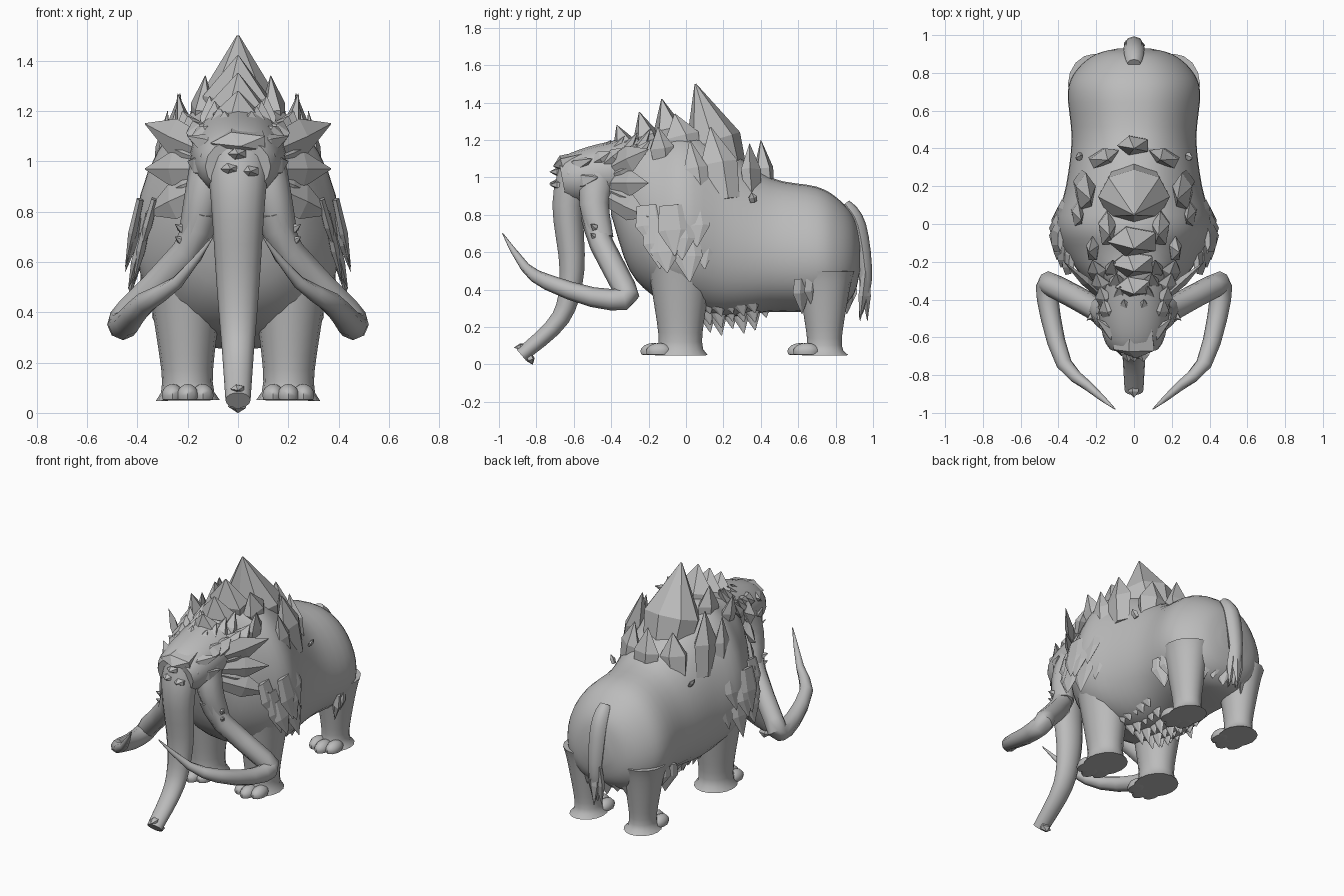
import bpy, bmesh, math, random
from mathutils import Vector

random.seed(4)
if "Cube" in bpy.data.objects:
    bpy.data.objects.remove(bpy.data.objects["Cube"])

colour = (.5, .5, .5, 1)
grey = bpy.data.materials.new("stone_grey")
grey.use_nodes = True
grey.diffuse_color = colour
grey.node_tree.nodes["Principled BSDF"].inputs["Base Color"].default_value = colour

RIGHT, BACK, UP = Vector((1, 0, 0)), Vector((0, 1, 0)), Vector((0, 0, 1))


def finish(name, bm, smooth=True, mirror=False):
    bmesh.ops.recalc_face_normals(bm, faces=bm.faces)
    mesh = bpy.data.meshes.new(name)
    bm.to_mesh(mesh)
    bm.free()
    mesh.materials.append(grey)
    ob = bpy.data.objects.new(name, mesh)
    bpy.context.collection.objects.link(ob)
    if mirror:
        ob.modifiers.new("both_sides", 'MIRROR').use_mirror_merge = False
    if smooth:
        bpy.ops.object.select_all(action='DESELECT')
        ob.select_set(True)
        bpy.context.view_layer.objects.active = ob
        bpy.ops.object.shade_smooth_by_angle(angle=math.radians(50))


def oval(centre, across, along, sides):
    angles = [math.tau * k / sides for k in range(sides)]
    return [centre + across * math.cos(a) + along * math.sin(a) for a in angles]


def skin(bm, rings):
    """Bridge rings of points and cap both ends."""
    loops = [[bm.verts.new(p) for p in ring] for ring in rings]
    for low, high in zip(loops, loops[1:]):
        for k in range(len(low)):
            bm.faces.new((low[k - 1], low[k], high[k], high[k - 1]))
    bm.faces.new(loops[0])
    bm.faces.new(loops[-1])


def smooth_path(points, steps):
    """Catmull-Rom interpolation."""
    points = [Vector(p) for p in points]
    ends = [points[0]] + points + [points[-1]]
    result = []
    for before, start, end, after in zip(ends, points, points[1:], ends[3:]):
        for s in range(steps):
            t = s / steps
            pull = (end - before) * (1 - t) - (after - start) * t
            result.append(start.lerp(end, t * t * (3 - 2 * t)) + pull * t * (1 - t) / 2)
    return result + [points[-1]]


def tube(name, points, radius, flat=1, sides=12, steps=4, mirror=False):
    """Sweep an oval along a path; radius is a rule from 0 to 1 along it."""
    path = smooth_path(points, steps)
    last = len(path) - 1
    rings = []
    for i, point in enumerate(path):
        way = (path[min(i + 1, last)] - path[max(i - 1, 0)]).normalized()
        across = (RIGHT - way * way.dot(RIGHT)).normalized()
        r = radius(i / last)
        rings.append(oval(point, across * r, way.cross(across) * r * flat, sides))
    bm = bmesh.new()
    skin(bm, rings)
    finish(name, bm, True, mirror)


def shards(name, pieces, flat, out, mirror=False, sides=5, belly=.5):
    """Faceted points: base, tip, half width; flattened along the out direction."""
    bm = bmesh.new()
    for base, tip, width in pieces:
        base, tip = Vector(base), Vector(tip)
        way = (tip - base).normalized()
        depth = (out - way * out.dot(way)).normalized()
        across = way.cross(depth)
        skin(bm, [oval(base.lerp(tip, along), across * width * size, depth * width * size * flat, sides)
                  for along, size in ((0, .8), (belly, 1), (1, .03))])
    finish(name, bm, False, mirror)


# Body: egg-shaped sections, each y, bottom, top, half width
sections = [(-.4, .8, 1.1, .1), (-.3, .5, 1.2, .25), (-.15, .35, 1.22, .36), (0, .3, 1.25, .41),
            (.2, .25, 1.17, .36), (.45, .28, 1, .33), (.7, .28, .95, .35), (.82, .3, .88, .3),
            (.9, .38, .78, .2), (.93, .5, .65, .08)]
rings = []
for y, low, high, wide in smooth_path(sections, 4):
    ring = oval(Vector((0, y, (low + high) / 2)), RIGHT, UP * (high - low) / 2, 32)
    for p in ring:
        taper = 1.13 - .28 * (p.z - low) / (high - low)
        p.x = math.copysign(abs(p.x) ** .85, p.x) * wide * taper
    rings.append(ring)
bm = bmesh.new()
skin(bm, rings)
finish("body", bm)

# Legs narrow to the ankle and flare at the sole, with three toes on each foot
toes = bmesh.new()
for name, y, top, hip in (("front_leg", -.03, .65, .18), ("hind_leg", .74, .5, .14)):
    tube(name, [(.21, y, top), (.2, y, .05)],
         lambda t: hip - hip * .6 * t + .055 * t ** 9, 1.15, 16, 12, True)
    for side in (-1, 0, 1):
        made = bmesh.ops.create_uvsphere(toes, u_segments=10, v_segments=8, radius=.045)
        spot = Vector((.2 + side * .06, y - hip * .4 - .07 + .03 * abs(side), .07))
        for v in made["verts"]:
            v.co.y *= 1.6
            v.co += spot
            v.co.z = max(v.co.z, .05)
finish("toes", toes, True, True)

# Head, trunk and tusks
tube("head", [(0, -.3, 1.05), (0, -.5, 1.01), (0, -.66, .98)], lambda t: .19 - .06 * t ** 3, .85, 16)
tube("trunk", [(0, -.57, 1.06), (0, -.63, .85), (0, -.61, .5), (0, -.67, .25), (0, -.88, .05)],
     lambda t: .05 + .085 * (1 - t) ** 1.3, .8, 14)
shards("trunk_lips", [((0, -.85, .1), (0, -.92, .09), .03), ((0, -.84, .05), (0, -.82, 0), .04)],
       .6, UP - BACK)
tube("tusk_socket", [(.1, -.47, 1), (.14, -.49, .85), (.18, -.45, .67)],
     lambda t: .09 - .03 * t, 1.1, 10, 3, True)
tube("tusk", [(.14, -.5, .8), (.2, -.45, .64), (.42, -.33, .41), (.46, -.33, .35), (.44, -.5, .36),
              (.37, -.74, .44), (.24, -.86, .52), (.1, -.98, .7)],
     lambda t: .003 + .062 * (1 - t ** 3), 1, 8, 2, True)
shards("tusk_knobs", [((.2, -.47, z), (.25, -.51, z + .03), .02) for z in (.67, .72)],
       1, UP, True)

# Face: brow plate, brow ridges, snout plates and eyes
shards("brow_plate", [((.01, -.48, 1.12), (.01, -.71, 1.06), .12)], .4, UP, belly=.8)
shards("brow_ridge", [((.03, -.65, 1.03), (.2, -.5, 1.1), .05), ((.1, -.6, .98), (.2, -.47, 1), .05)],
       .8, BACK, True)
shards("snout_plates", [((x, -.65, z), (x, -.73, z), .04) for x, z in ((0, 1.03), (.05, .96), (-.03, .97))],
       .6, UP)
bm = bmesh.new()
ball = bmesh.ops.create_uvsphere(bm, u_segments=10, v_segments=8, radius=.025)
bmesh.ops.translate(bm, verts=ball["verts"], vec=(.125, -.62, 1.02))
finish("eye", bm, True, True)

# Ears: a fan of long and short leaf points
fan = []
for i in range(5):
    reach = .13 if i % 2 else .22
    root = Vector((.15, -.4, 1.05 - .04 * i))
    fan.append((root, root + Vector((reach, reach * .9, .1 - .05 * i)), reach / 3))
shards("ear", fan, .35, BACK - RIGHT, True, 4)

# Mane: plates sweeping back from the brow, tallest along the middle
mane = []
for i in range(4):
    for x, height in ((.04, .12), (.12, .06)):
        root = Vector((x + .02 * i, -.5 + .07 * i, 1.08))
        mane.append((root, root + Vector((x / 3, .1, height + .02 * i)), .055))
shards("mane_spikes", mane, .6, BACK, True)

# Crystals: one large peak, a rising ridge before it and slabs down the sides
shards("main_crystal", [((0, .22, .95), (0, .05, 1.5), .19)], .8, BACK, sides=8, belly=.45)
shards("ridge_crystals", [((0, .06 - .12 * i, 1.1), (0, -.01 - .12 * i, 1.49 - .07 * i), .16 - .02 * i)
                          for i in (1, 2, 3)] + [((0, .43, .9), (0, .4, 1.2), .09)], .6, BACK)
shards("side_crystals", [((.28, .2, .88), (.23, .13, 1.27), .11), ((.31, .07, .9), (.28, .02, 1.2), .07),
                         ((.15, 0, 1.1), (.13, -.06, 1.34), .1), ((.2, -.12, 1.05), (.24, -.15, 1.27), .07),
                         ((.28, .36, .87), (.31, .35, .92), .025)], .5, RIGHT, True)
shards("rear_crystals", [((.18, .36, .9), (.14, .34, 1.18), .09)], .5, RIGHT + BACK * 2, True)

# Shoulder and chest fur lie close to the body
drape = []
for i in range(8):
    lean = math.sin(i * math.pi / 7)
    root = Vector((.33 + .06 * lean, -.2 + .04 * i, .85 - .07 * (i % 3)))
    drape.append((root, root + Vector((.06, .02, -.22 - .05 * (i % 2))), .08))
shards("shoulder_fur", drape, .25, RIGHT * 2 + UP, True, 6)
shards("chest_fur", [((.06 * i, -.3 + .03 * i, .66), (.06 * i, -.2 + .02 * i, .4), .07)
                     for i in range(4)], .3, BACK, True, 4)

# Belly fringe hangs longest behind the front legs
fringe = []
for i in range(7):
    y = .1 + .06 * i
    for x in (.05, .14, .23):
        hem = .12 + x / 2 + 1.5 * abs(y - .2) ** 2 + random.uniform(0, .05)
        fringe.append(((x, y - .02, .45), (x * .8, y + .03, hem), .08))
shards("belly_fur", fringe, .35, RIGHT, True, 6, .4)
shards("rump_fur", [((.3 * math.cos(i / 4), .62 + .25 * math.sin(i / 4), .46),
                     (.28 * math.cos(i / 4), .62 + .24 * math.sin(i / 4), .27 + .03 * (i % 2)), .07)
                    for i in range(7)], .35, RIGHT + BACK, True, 6, .4)

# Tail ends in a brush of hair
tube("tail", [(0, .85, .86), (0, .92, .74), (0, .96, .45), (0, .93, .25)],
     lambda t: .005 + .05 * math.sin(math.pi * (.2 + .8 * t)), .8, 8)
shards("tail_hair", [((.02 * s, .96, .5), (.03 * s, .97 - .04 * abs(s), .23), .035)
                     for s in (-1, 0, 1)], .7, BACK)
shards("tail_root", [((0, .76, .88), (0, .9, .77), .07)], .4, UP)
